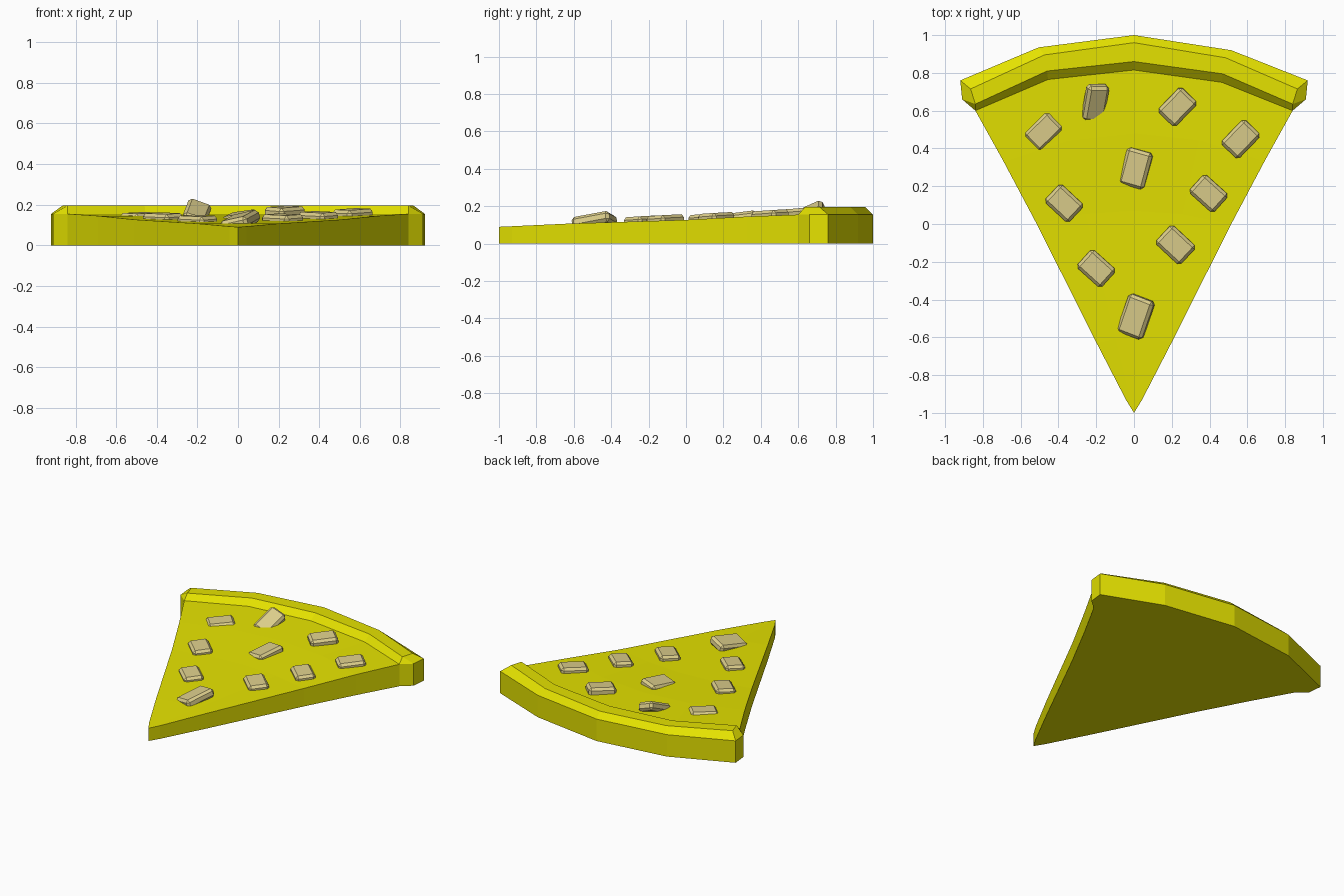
import bpy, bmesh
from math import radians
from mathutils import Matrix, Euler

if "Cube" in bpy.data.objects:
    bpy.data.objects.remove(bpy.data.objects["Cube"])


def material(name, rgb):
    m = bpy.data.materials.new(name)
    m.diffuse_color = (*rgb, 1)
    m.use_nodes = True
    m.node_tree.nodes["Principled BSDF"].inputs["Base Color"].default_value = m.diffuse_color
    return m


CHEESE = material("yellow_dough", (0.78, 0.76, 0.0))
CHUNK = material("pale_topping", (0.72, 0.62, 0.26))


def finish(bm, name, mat):
    bmesh.ops.remove_doubles(bm, verts=bm.verts, dist=0.0005)
    bmesh.ops.recalc_face_normals(bm, faces=bm.faces)
    me = bpy.data.meshes.new(name)
    bm.to_mesh(me)
    bm.free()
    me.materials.append(mat)
    ob = bpy.data.objects.new(name, me)
    bpy.context.collection.objects.link(ob)
    return ob


# Plan outlines of the crust, left to right
outer = [(-0.92, 0.76), (-0.505, 0.935), (0, 1), (0.515, 0.92), (0.92, 0.76)]
top_out = [(-0.865, 0.715), (-0.475, 0.895), (0, 0.96), (0.485, 0.88), (0.865, 0.715)]
top_in = [(-0.84, 0.635), (-0.46, 0.81), (0, 0.86), (0.47, 0.795), (0.84, 0.635)]
inner = [(-0.84, 0.60), (-0.455, 0.765), (0, 0.815), (0.465, 0.75), (0.84, 0.60)]
RIM, TOP = 0.155, 0.195

# Crust: strips between the outlines, then beveled ends
bm = bmesh.new()
rings = [[bm.verts.new((x, y, z)) for x, y in ring]
         for ring, z in ((outer, 0), (outer, RIM), (top_out, TOP),
                         (top_in, TOP), (inner, RIM), (inner, 0))]
for a, b in zip(rings[:-2], rings[1:-1]):
    for i in range(4):
        bm.faces.new((a[i], a[i + 1], b[i + 1], b[i]))
low = []
for end, side in ((0, -1), (4, 1)):
    ob, ot, t2, t3, it, ib = [r[end] for r in rings]
    ct = bm.verts.new((side * 0.91, 0.66, RIM))
    cb = bm.verts.new((side * 0.91, 0.66, 0))
    for f in ((ob, ot, ct, cb), (ot, t2, t3, ct), (ct, t3, it), (ct, it, ib, cb)):
        bm.faces.new(f)
    low.append(cb)
bm.faces.new([low[0]] + rings[0] + [low[1]] + rings[5][::-1])
finish(bm, "crust", CHEESE)

# Slice body: rows from tip to crust (half width, edge y, middle y, z)
rows_spec = [(0, -1, -1, 0.09), (0.043, -0.93, -0.93, 0.093),
             (0.198, -0.63, -0.6, 0.107), (0.515, 0.0, 0.07, 0.127),
             (0.69, 0.33, 0.48, 0.145)]
bm = bmesh.new()
rows = []
for w, ye, ym, z in rows_spec:
    rows.append([(w * t, ym + (ye - ym) * t * t, z) for t in (-1, -0.5, 0, 0.5, 1)])
rows.append([(x, y, RIM) for x, y in inner])
tip = bm.verts.new(rows[0][0])
grid = [[tip] * 5] + [[bm.verts.new(p) for p in r] for r in rows[1:]]
for a, b in zip(grid[:-1], grid[1:]):
    for i in range(4):
        f = [a[i], a[i + 1], b[i + 1], b[i]]
        bm.faces.new(list(dict.fromkeys(f)))
# Side walls and flat underside
base_tip = bm.verts.new((0, -1, 0))
sides = []
for c in (0, 4):
    base = [base_tip] + [bm.verts.new((r[c].co.x, r[c].co.y, 0)) for r in grid[1:]]
    for i in range(len(grid) - 1):
        bm.faces.new((grid[i][c], grid[i + 1][c], base[i + 1], base[i]))
    sides.append(base)
back = [bm.verts.new((x, y, 0)) for x, y in inner[1:4]]
bm.faces.new(sides[0] + back + sides[1][:0:-1])
finish(bm, "slice_body", CHEESE)


# Toppings: chamfered chunks (x, y, z, length, width, roll, pitch, turn)
def chunk(i, x, y, z, l, w, roll, pitch, turn):
    bm = bmesh.new()
    bmesh.ops.create_cube(bm, size=1, matrix=Matrix.Diagonal((l, w, 0.06, 1)))
    bmesh.ops.bevel(bm, geom=bm.edges[:], offset=0.016, segments=1,
                    affect='EDGES', profile=0.5)
    ob = finish(bm, f"topping_{i}", CHUNK)
    ob.location = (x, y, z)
    ob.rotation_euler = Euler([radians(a) for a in (roll, pitch, turn)])


chunks = [
    (-0.48, 0.49, 0.13, 0.18, 0.13, 2, -2, 44),
    (-0.205, 0.645, 0.155, 0.20, 0.12, 22, -24, 80),
    (0.23, 0.62, 0.16, 0.18, 0.13, 3, -3, 46),
    (0.01, 0.295, 0.13, 0.20, 0.14, -8, -7, 75),
    (0.565, 0.45, 0.148, 0.18, 0.13, 2, -3, 46),
    (-0.37, 0.11, 0.128, 0.175, 0.13, 3, 2, -43),
    (0.395, 0.162, 0.134, 0.175, 0.13, 3, 2, -42),
    (-0.2, -0.235, 0.116, 0.175, 0.13, 3, 2, -42),
    (0.22, -0.11, 0.122, 0.18, 0.135, 3, 2, -43),
    (0.01, -0.49, 0.118, 0.215, 0.145, -12, -10, 71),
]
for i, c in enumerate(chunks, 1):
    chunk(i, *c)
